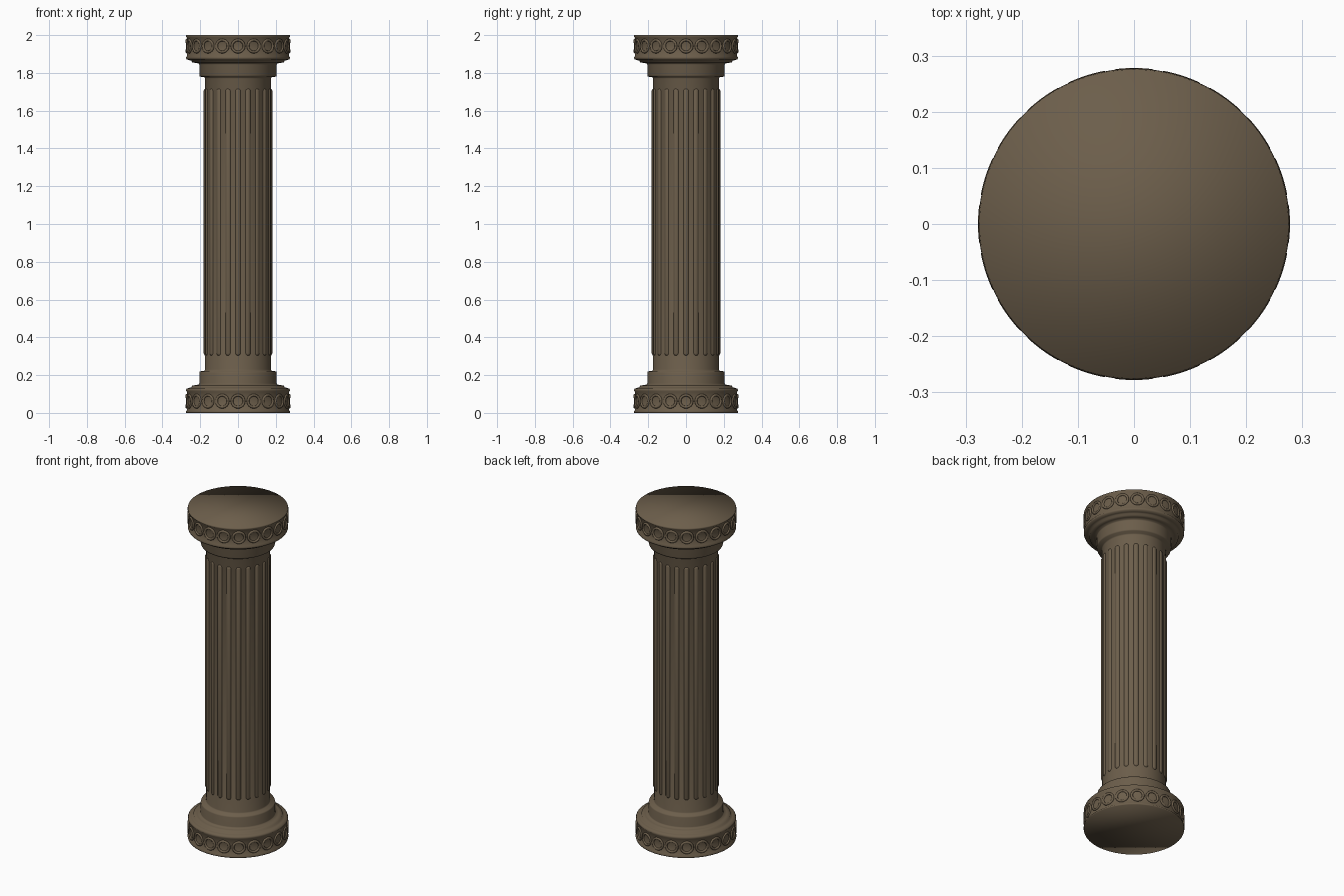
import bpy, bmesh, math
from mathutils import Matrix, Vector

cube = bpy.data.objects.get("Cube")
if cube:
    bpy.data.objects.remove(cube)

stone = bpy.data.materials.new("brown_stone")
stone.use_nodes = True
COLOR = (0.15, 0.112, 0.07, 1)
stone.diffuse_color = COLOR
stone.node_tree.nodes["Principled BSDF"].inputs["Base Color"].default_value = COLOR

HEIGHT = 2.0
SIDES = 80
COUNT = 20


def finish(name, bm):
    bmesh.ops.recalc_face_normals(bm, faces=bm.faces)
    mesh = bpy.data.meshes.new(name)
    bm.to_mesh(mesh)
    bm.free()
    mesh.materials.append(stone)
    mesh.shade_smooth()
    obj = bpy.data.objects.new(name, mesh)
    bpy.context.collection.objects.link(obj)
    return obj


def lathe(name, profile):
    """Turn (radius, height) points around z, with one flat cap at each end."""
    bm = bmesh.new()
    rings = []
    for r, z in profile:
        rings.append([bm.verts.new((r * math.cos(a), r * math.sin(a), z))
                      for a in (2 * math.pi * i / SIDES for i in range(SIDES))])
    for low, high in zip(rings, rings[1:]):
        for i in range(SIDES):
            j = (i + 1) % SIDES
            bm.faces.new((low[i], low[j], high[j], high[i]))
    bm.faces.new(rings[0])
    bm.faces.new(rings[-1])
    return finish(name, bm)


def around(step):
    return Matrix.Rotation(2 * math.pi * step / COUNT, 4, "Z")


# Turned body: lower half profile mirrored to give base, shaft and capital
half = [(0.275, 0), (0.277, 0.008), (0.271, 0.014), (0.271, 0.112),
        (0.276, 0.118), (0.272, 0.128), (0.258, 0.133), (0.246, 0.135),
        (0.244, 0.144), (0.225, 0.147), (0.207, 0.15), (0.205, 0.156),
        (0.205, 0.212), (0.202, 0.22), (0.178, 0.222), (0.175, 0.23)]
lathe("column_body", half + [(r, HEIGHT - z) for r, z in reversed(half)])

# Raised reeds with rounded ends around the shaft
bm = bmesh.new()
REED_LOW, REED_HIGH, REED_R = 0.30, 1.72, 0.018
for k in range(COUNT):
    new = bmesh.ops.create_uvsphere(bm, u_segments=12, v_segments=9, radius=REED_R)["verts"]
    for v in new:
        v.co.z += REED_HIGH - REED_R if v.co.z > 0 else REED_LOW + REED_R
        v.co.y -= 0.164
    bmesh.ops.transform(bm, matrix=around(k), verts=new)
finish("shaft_reeds", bm)


def medallions(name, z):
    """Ring of circular mouldings, each a torus wrapped onto the band."""
    bm = bmesh.new()
    major, minor, n, m = 0.032, 0.007, 24, 8
    for k in range(COUNT):
        grid = []
        for i in range(n):
            a = 2 * math.pi * i / n
            loop = []
            for j in range(m):
                b = 2 * math.pi * j / m
                reach = major + minor * math.cos(b)
                radius = 0.271 + minor * math.sin(b)
                turn = reach * math.cos(a) / 0.271
                co = Vector((radius * math.sin(turn), -radius * math.cos(turn),
                             z + reach * math.sin(a)))
                loop.append(bm.verts.new(around(k) @ co))
            grid.append(loop)
        for i in range(n):
            for j in range(m):
                p, q = grid[i], grid[(i + 1) % n]
                bm.faces.new((p[j], q[j], q[(j + 1) % m], p[(j + 1) % m]))
    return finish(name, bm)


# Circle mouldings on the base and on the capital
medallions("base_medallions", 0.062)
medallions("capital_medallions", HEIGHT - 0.058)
